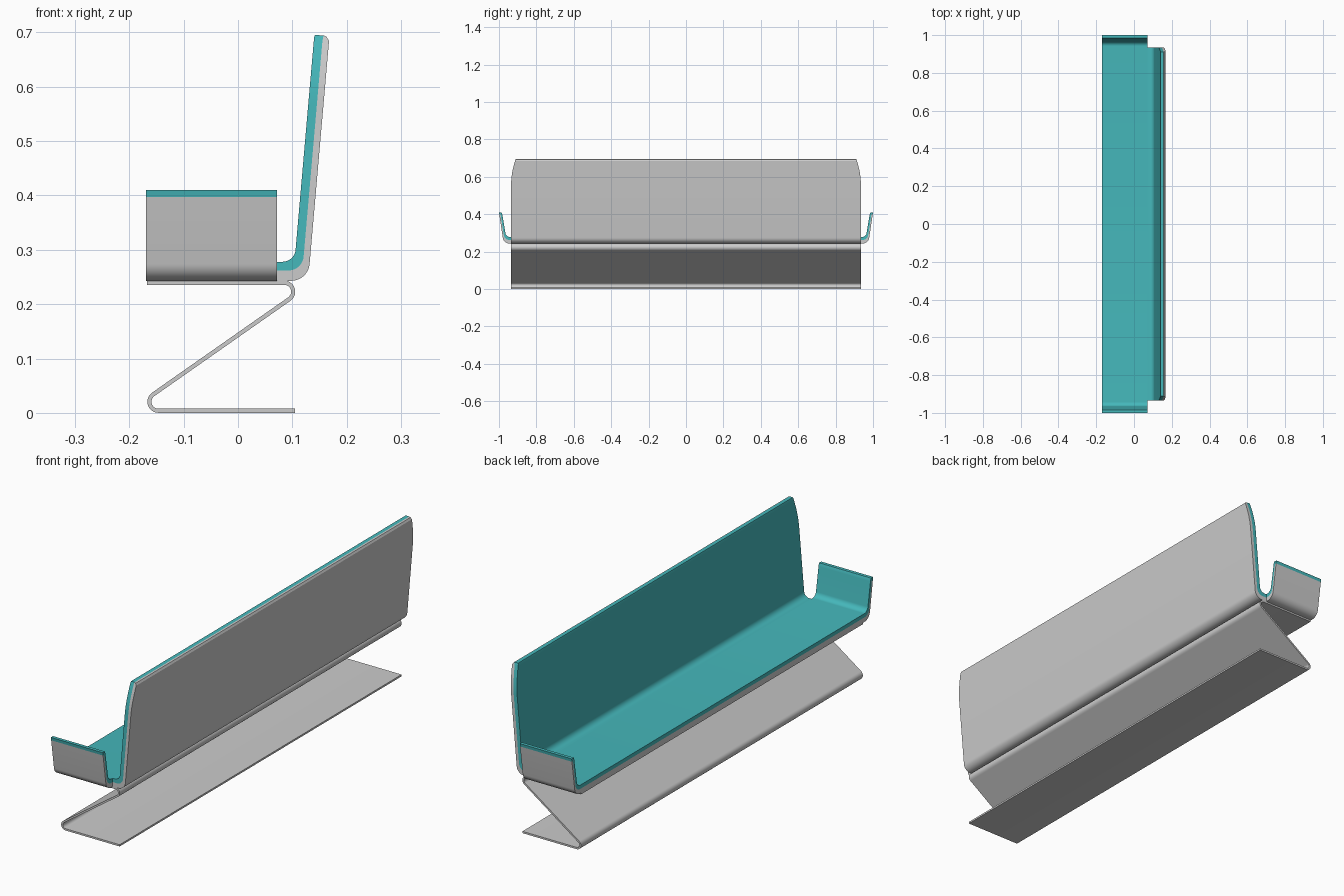
import bpy, bmesh, math
from mathutils import Vector

if "Cube" in bpy.data.objects:
    bpy.data.objects.remove(bpy.data.objects["Cube"])

teal = bpy.data.materials.new("teal_upholstery")
teal.diffuse_color = (0.06, 0.48, 0.50, 1)
teal.use_nodes = True
teal.node_tree.nodes["Principled BSDF"].inputs["Base Color"].default_value = teal.diffuse_color


def rounded(points, steps=10):
    """Polyline whose (a, z, radius) points become arcs."""
    out = []
    for i, p in enumerate(points):
        if len(p) == 2:
            out.append(p)
            continue
        c = Vector(p[:2])
        u = (Vector(points[i - 1][:2]) - c).normalized()
        v = (Vector(points[i + 1][:2]) - c).normalized()
        half = u.angle(v) / 2
        centre = c + (u + v).normalized() * p[2] / math.sin(half)
        s = c + u * p[2] / math.tan(half) - centre
        e = c + v * p[2] / math.tan(half) - centre
        total = s.angle(e)
        for k in range(steps + 1):
            t = k / steps
            q = centre + (s * math.sin((1 - t) * total) + e * math.sin(t * total)) / math.sin(total)
            out.append((q.x, q.y))
    return out


def band(name, a, b, place, lo, hi, mat=None):
    """Solid strip between profile lines a and b, extruded from lo(z) to hi(z)."""
    bm = bmesh.new()
    rings = []
    for p, q in zip(a, b):
        rings.append([bm.verts.new(place(s[0], s[1], f(s[1])))
                      for s, f in ((p, lo), (p, hi), (q, hi), (q, lo))])
    for r, s in zip(rings, rings[1:]):
        for k in range(4):
            n = (k + 1) % 4
            bm.faces.new((r[k], r[n], s[n], s[k]))
    bm.faces.new(rings[0])
    bm.faces.new(rings[-1])
    bmesh.ops.recalc_face_normals(bm, faces=bm.faces)
    me = bpy.data.meshes.new(name)
    bm.to_mesh(me)
    bm.free()
    ob = bpy.data.objects.new(name, me)
    bpy.context.collection.objects.link(ob)
    if mat:
        me.materials.append(mat)
    bpy.ops.object.select_all(action='DESELECT')
    ob.select_set(True)
    bpy.context.view_layer.objects.active = ob
    bpy.ops.object.shade_smooth_by_angle(angle=math.radians(30))
    return ob


def along_x(a, z, t):
    return (t, a, z)


def along_y(a, z, t):
    return (a, t, z)


def mirrored(half):
    line = rounded(half)[:-1]
    return line + [(-y, z) for y, z in reversed(line)]


# Seat with upturned arms: grey shell below, teal cushion above
outer = mirrored([(0.998, 0.39), (0.998, 0.397), (0.975, 0.243, 0.036), (0, 0.243)])
mid_shell = mirrored([(0.990, 0.39), (0.991, 0.397), (0.970, 0.262, 0.03), (0, 0.262)])
mid_cush = mirrored([(1.0, 0.41), (0.998, 0.397), (0.991, 0.397), (0.970, 0.262, 0.03), (0, 0.262)])
inner = mirrored([(0.986, 0.41), (0.983, 0.402), (0.982, 0.397), (0.962, 0.278, 0.024), (0, 0.278)])
outer = [p for i, p in enumerate(outer) if i not in (0, len(outer) - 1)]
mid_shell = [p for i, p in enumerate(mid_shell) if i not in (0, len(mid_shell) - 1)]
front, rear = (lambda z: -0.169), (lambda z: 0.072)
band("seat_shell", outer, mid_shell, along_x, front, rear)
band("seat_cushion", mid_cush, inner, along_x, front, rear, teal)


# Backrest: leaning layers whose upper corners taper inwards
def width(z):
    return 0.935 - 0.024 * (max(0, z - 0.57) / 0.125) ** 1.7


def back_line(x0, z0, radius, tops, tip):
    lean = [(x0 + 0.0872 * (z - z0), z) for z in tops]
    return rounded([(0.072, z0), (x0, z0, radius)] + lean + [tip])


levels = [0.57, 0.595, 0.62, 0.645, 0.67]
back_out = back_line(0.129, 0.243, 0.034, levels + [0.684], (0.163, 0.692))
back_mid = back_line(0.1185, 0.262, 0.028, levels + [0.684], (0.1575, 0.6945))
back_in = back_line(0.104, 0.278, 0.024, levels + [0.690], (0.1415, 0.695))
left, right = (lambda z: -width(z)), width
band("back_shell", back_out, back_mid, along_y, left, right)
band("back_cushion", back_mid, back_in, along_y, left, right, teal)

# Folded sheet base: top flange, slanted web and floor plate
def bend(cx, cz, r, a0, a1, n=12):
    angles = [math.radians(a0 + (a1 - a0) * k / n) for k in range(n + 1)]
    return [(cx + r * math.cos(t), cz + r * math.sin(t)) for t in angles]


def sheet(off):
    return ([(-0.167, 0.2395 + off)]
            + bend(0.085, 0.223, 0.0165 + off, 90, -54.8)
            + bend(-0.1465, 0.0205, 0.0165 - off, 125.2, 270)
            + [(0.105, 0.004 + off)])


band("folded_base", sheet(0.0038), sheet(-0.0038), along_y,
     lambda z: -0.935, lambda z: 0.935)
